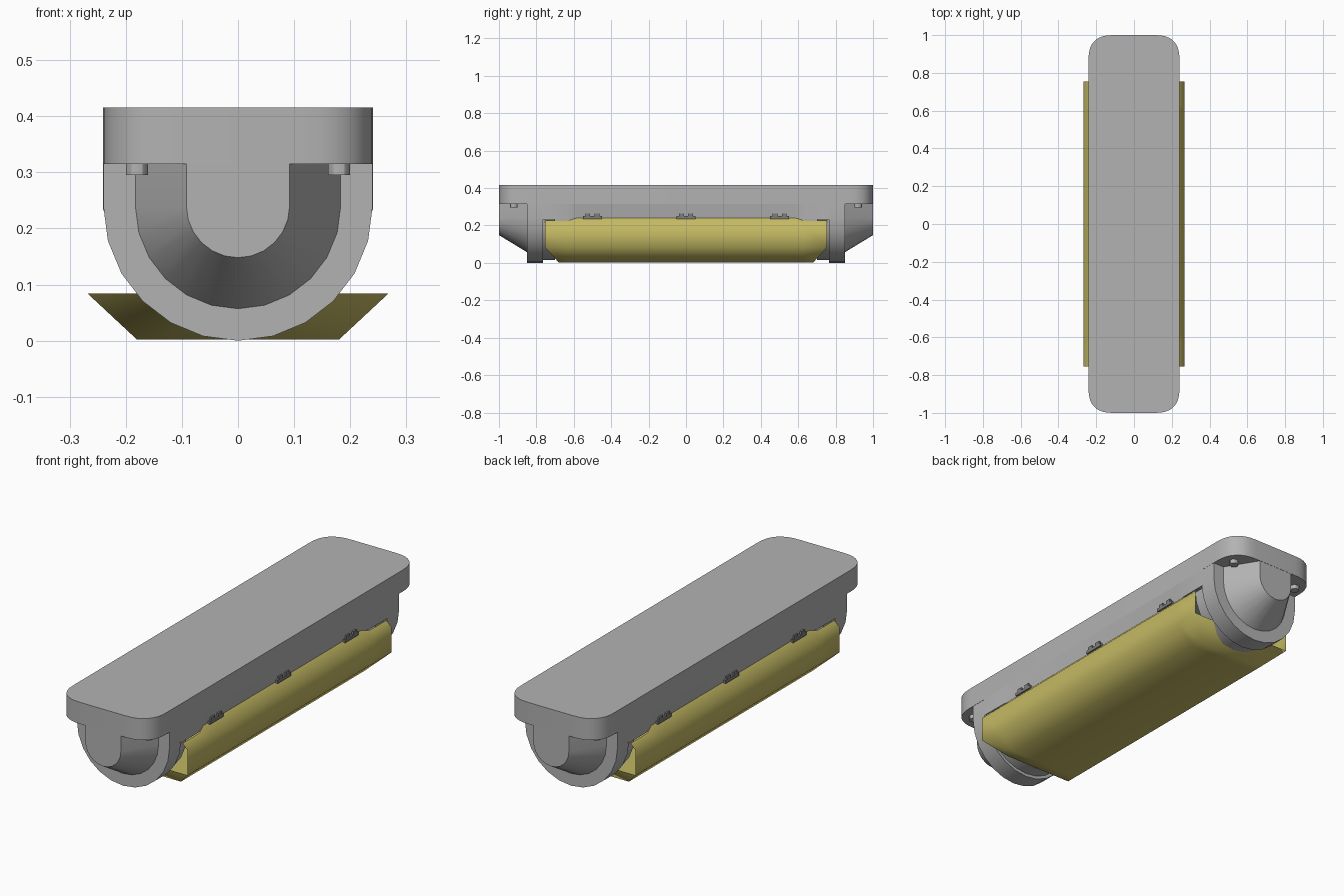
import bpy, bmesh, math

if "Cube" in bpy.data.objects:
    bpy.data.objects.remove(bpy.data.objects["Cube"])


def material(name, rgb):
    m = bpy.data.materials.new(name)
    m.diffuse_color = (*rgb, 1)
    m.use_nodes = True
    m.node_tree.nodes["Principled BSDF"].inputs["Base Color"].default_value = m.diffuse_color
    return m


GREY = material("housing_grey", (0.45, 0.45, 0.45))
DARK = material("clip_grey", (0.2, 0.2, 0.2))
YELLOW = material("diffuser_yellow", (0.55, 0.485, 0.125))


def finish(name, bm, angle=30, mat=GREY):
    bmesh.ops.recalc_face_normals(bm, faces=bm.faces)
    me = bpy.data.meshes.new(name)
    bm.to_mesh(me)
    bm.free()
    ob = bpy.data.objects.new(name, me)
    bpy.context.collection.objects.link(ob)
    me.materials.append(mat)
    bpy.ops.object.select_all(action='DESELECT')
    ob.select_set(True)
    bpy.context.view_layer.objects.active = ob
    bpy.ops.object.shade_smooth_by_angle(angle=math.radians(angle))
    return ob


def loft(bm, rings):
    """Skin a list of closed rings of 3D points and cap both ends."""
    vs = [[bm.verts.new(p) for p in r] for r in rings]
    n = len(vs[0])
    for a, b in zip(vs, vs[1:]):
        for i in range(n):
            bm.faces.new((a[i], a[(i + 1) % n], b[(i + 1) % n], b[i]))
    bm.faces.new(vs[0])
    bm.faces.new(vs[-1])


def u_ring(r, y, top=0.315, cz=0.24, n=12):
    arc = [(r * math.cos(math.pi * i / n), y, cz - r * math.sin(math.pi * i / n))
           for i in range(n + 1)]
    return [(r, y, top)] + arc + [(-r, y, top)]


def box(bm, x0, x1, y0, y1, z0, z1):
    loft(bm, [[(x0, y0, z), (x1, y0, z), (x1, y1, z), (x0, y1, z)] for z in (z0, z1)])


# Top slab with full, rounded corners
def slab_ring(z, hx=0.241, hy=1.0, r=0.13, n=8):
    def soft(v):
        return math.copysign(abs(v) ** 0.8, v)
    pts = []
    for k, (sx, sy) in enumerate(((1, 1), (-1, 1), (-1, -1), (1, -1))):
        for i in range(n + 1):
            a = math.pi / 2 * (k + i / n)
            pts.append((sx * (hx - r) + r * soft(math.cos(a)),
                        sy * (hy - r) + r * soft(math.sin(a)), z))
    return pts


bm = bmesh.new()
loft(bm, [slab_ring(0.315), slab_ring(0.416)])
finish("top_slab", bm)

# Housing wall under the slab, leaning inward between the clips
bm = bmesh.new()
loft(bm, [[(0.241, y, 0.315), (w, y, 0.232), (-w, y, 0.232), (-0.241, y, 0.315)]
          for y, w in ((-0.77, 0.241), (-0.63, 0.24), (-0.58, 0.226),
                       (0.58, 0.226), (0.63, 0.24), (0.77, 0.241))])
finish("housing", bm)

for s, side in ((-1, "front"), (1, "back")):
    # U-shaped flange with a slightly smaller inner collar
    bm = bmesh.new()
    loft(bm, [u_ring(0.24, s * 0.85), u_ring(0.24, s * 0.765),
              u_ring(0.225, s * 0.765), u_ring(0.225, s * 0.70)])
    finish(side + "_flange", bm)
    # Tapered nose, U section shrinking toward the tip
    bm = bmesh.new()
    loft(bm, [u_ring(0.183, s * 0.85), u_ring(0.092, s * 0.999)])
    finish(side + "_nose", bm)
    # Screws under the slab overhang
    bm = bmesh.new()
    for x in (-0.18, 0.18):
        loft(bm, [[(x + 0.02 * math.cos(t * math.pi / 6),
                    s * 0.92 + 0.02 * math.sin(t * math.pi / 6), z)
                   for t in range(12)] for z in (0.295, 0.316)])
    finish(side + "_screws", bm)

# Yellow diffuser tray: open-topped sheet with sloped ends and raised middle lip
bm = bmesh.new()
secs = []
for y, by, lx, lz in ((-0.755, -0.68, 0.241, 0.227), (-0.63, -0.63, 0.241, 0.227),
                      (-0.58, -0.58, 0.227, 0.241), (0.58, 0.58, 0.227, 0.241),
                      (0.63, 0.63, 0.241, 0.227), (0.755, 0.68, 0.241, 0.227)):
    half = [(lx, y, lz), (0.268, y, 0.20), (0.268, y, 0.084), (0.18, by, 0.002)]
    pts = half + [(-x, yy, z) for x, yy, z in reversed(half)]
    secs.append([bm.verts.new(p) for p in pts])
for a, b in zip(secs, secs[1:]):
    for i in range(7):
        bm.faces.new((a[i], a[i + 1], b[i + 1], b[i]))
for e in (secs[0], secs[-1]):
    bm.faces.new((e[2], e[3], e[4], e[5]))
finish("diffuser_tray", bm, 75, YELLOW)

# Latch clips along both long sides: two prongs on a bridge
bm = bmesh.new()
for s in (-1, 1):
    for y in (-0.5, 0, 0.5):
        xs = sorted((s * 0.222, s * 0.24))
        box(bm, *xs, y - 0.05, y + 0.05, 0.236, 0.251)
        for d in (-0.025, 0.025):
            box(bm, *xs, y + d - 0.013, y + d + 0.013, 0.245, 0.265)
finish("latch_clips", bm, 30, DARK)
